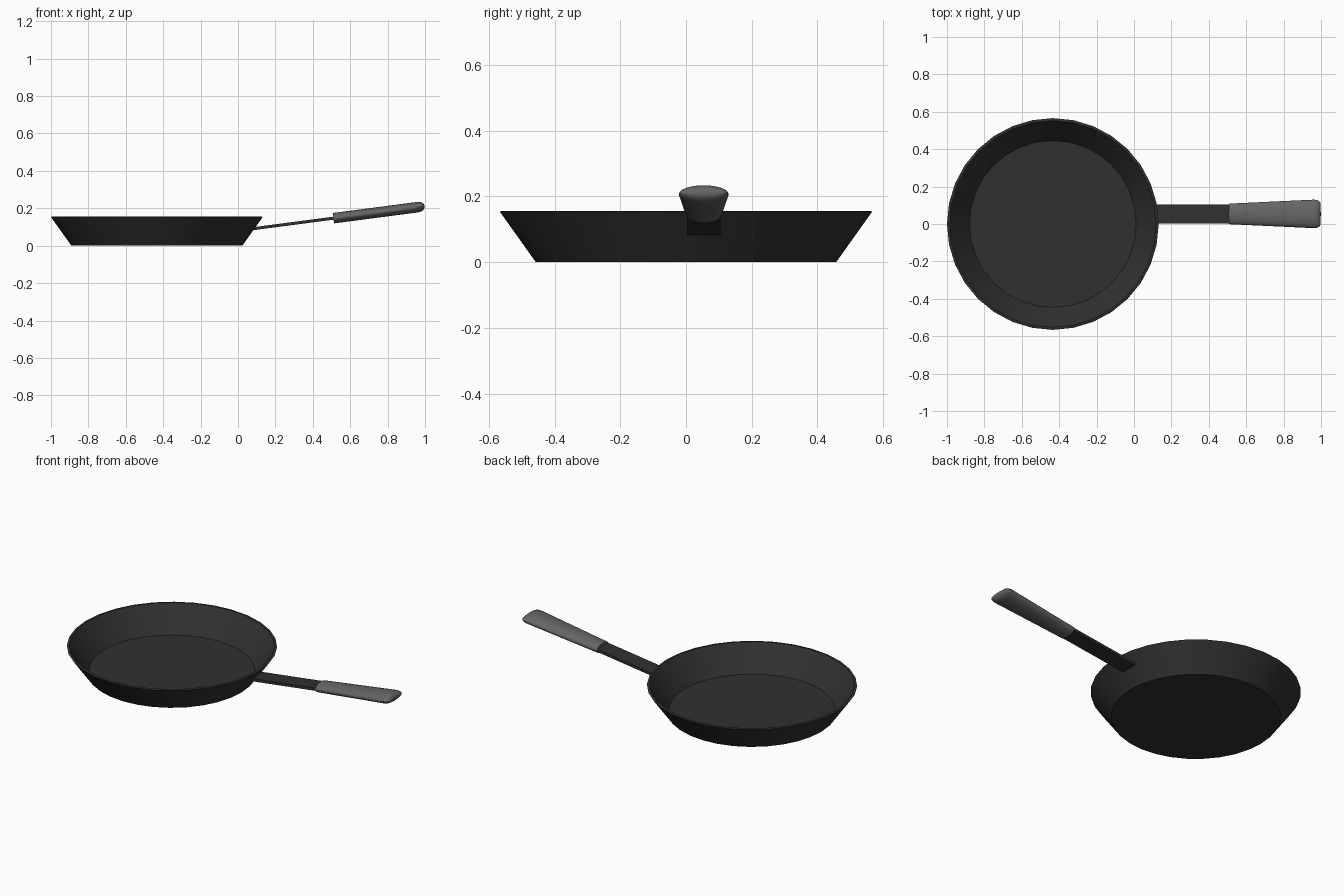
import bpy, bmesh, math
from mathutils import Vector

if "Cube" in bpy.data.objects:
    bpy.data.objects.remove(bpy.data.objects["Cube"])

SIDES = 32
ANGLE = math.atan(0.131)


def material(name, v):
    m = bpy.data.materials.new(name)
    m.diffuse_color = (v, v, v, 1)
    m.use_nodes = True
    m.node_tree.nodes["Principled BSDF"].inputs["Base Color"].default_value = m.diffuse_color
    return m


def loft(name, rings, mat, closed=False, smooth=True):
    """Skin a list of equal-length rings, capping the first and last."""
    bm = bmesh.new()
    loops = [[bm.verts.new(p) for p in ring] for ring in rings]
    n = len(loops[0])
    for a, b in zip(loops, loops[1:]):
        for i in range(n):
            j = (i + 1) % n
            bm.faces.new((a[i], a[j], b[j], b[i]))
    bm.faces.new(loops[0])
    bm.faces.new(loops[-1])
    bmesh.ops.recalc_face_normals(bm, faces=bm.faces)
    me = bpy.data.meshes.new(name)
    bm.to_mesh(me)
    bm.free()
    ob = bpy.data.objects.new(name, me)
    bpy.context.collection.objects.link(ob)
    me.materials.append(mat)
    if smooth:
        bpy.ops.object.select_all(action='DESELECT')
        ob.select_set(True)
        bpy.context.view_layer.objects.active = ob
        bpy.ops.object.shade_smooth_by_angle(angle=math.radians(35))
    return ob


iron = material("dark_iron", 0.03)
rubber = material("grip_grey", 0.13)

# Pan body: outer base, rim, inner floor
profile = [(0.457, 0), (0.566, 0.153), (0.563, 0.155), (0.552, 0.155), (0.446, 0.012)]
loft("pan_body", [[(-0.434 + r * math.cos(2 * math.pi * i / SIDES),
                    r * math.sin(2 * math.pi * i / SIDES), z)
                   for i in range(SIDES)] for r, z in profile], iron)

# Handle axis, sloping up from the pan wall
AXIS = Vector((math.cos(ANGLE), 0, math.sin(ANGLE)))
UP = Vector((-math.sin(ANGLE), 0, math.cos(ANGLE)))
SIDE = Vector((0, 1, 0))
ORIGIN = Vector((0.51, 0.054, 0.147))

# Flat metal strip
strip = [(-0.051, -0.008), (0.051, -0.008), (0.051, 0.008), (-0.051, 0.008)]
loft("handle_strip", [[ORIGIN + AXIS * d + SIDE * s + UP * u for s, u in strip]
                      for d in (-0.434, 0.03)], iron, smooth=False)

# Flared oval grip with rounded end
sections = [(0, 0.055, 0.028), (0.44, 0.0755, 0.028), (0.458, 0.076, 0.0275),
            (0.472, 0.0745, 0.025), (0.482, 0.070, 0.020),
            (0.489, 0.063, 0.012), (0.492, 0.055, 0.005)]
loft("handle_grip", [[ORIGIN + AXIS * d + SIDE * (w * math.cos(2 * math.pi * i / 24))
                      + UP * (h * math.sin(2 * math.pi * i / 24)) for i in range(24)]
                     for d, w, h in sections], rubber)
